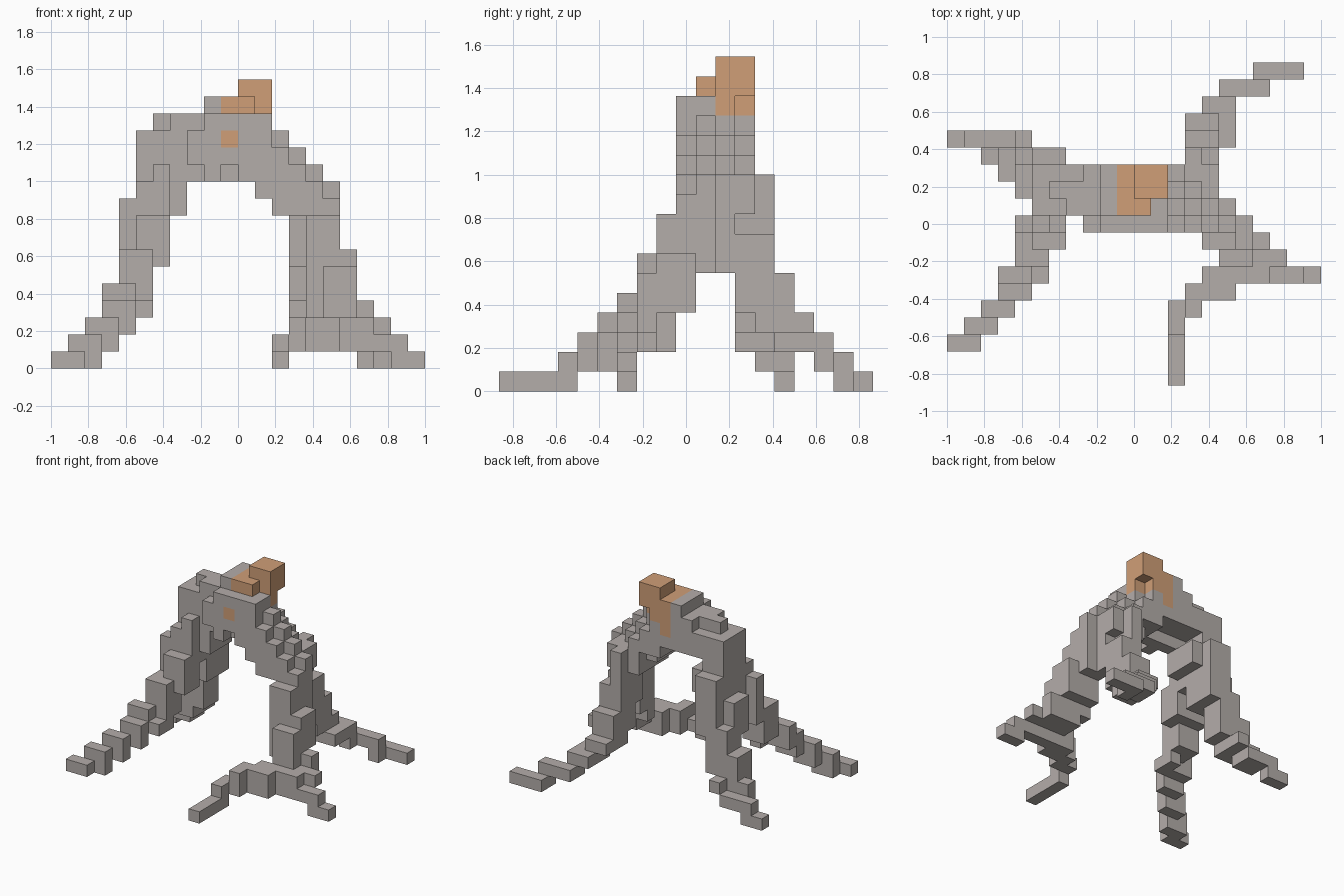
import bpy
import bmesh
from mathutils import Vector

cube = bpy.data.objects.get("Cube")
if cube:
    bpy.data.objects.remove(cube, do_unlink=True)

CELL = 1 / 11
ORIGIN = Vector((-1, -9.5 * CELL, 0))


def make_material(name, colour):
    material = bpy.data.materials.new(name)
    material.use_nodes = True
    material.diffuse_color = colour
    material.node_tree.nodes["Principled BSDF"].inputs["Base Color"].default_value = colour
    return material


def block(xs, ys, zs):
    """Fill a block of grid cells; each range is start and end."""
    return {(x, y, z) for x in range(*xs) for y in range(*ys) for z in range(*zs)}


def build_part(name, cells, occupied, material):
    """Join grid cells into one shell, leaving out faces hidden by neighbours."""
    bm = bmesh.new()
    corners = {}

    def corner(point):
        key = tuple(point)
        if key not in corners:
            corners[key] = bm.verts.new(ORIGIN + Vector(key) * CELL)
        return corners[key]

    for cell in sorted(cells):
        for axis in range(3):
            for side in (0, 1):
                neighbour = list(cell)
                neighbour[axis] += 2 * side - 1
                if tuple(neighbour) in occupied:
                    continue
                u, v = (axis + 1) % 3, (axis + 2) % 3
                loop = []
                for a, b in ((0, 0), (1, 0), (1, 1), (0, 1)):
                    point = list(cell)
                    point[axis] += side
                    point[u] += a
                    point[v] += b
                    loop.append(corner(point))
                bm.faces.new(loop if side else loop[::-1])
    bmesh.ops.dissolve_limit(bm, angle_limit=0.01, verts=bm.verts, edges=bm.edges)
    mesh = bpy.data.meshes.new(name)
    bm.to_mesh(mesh)
    bm.free()
    mesh.materials.append(material)
    part = bpy.data.objects.new(name, mesh)
    bpy.context.collection.objects.link(part)


stone = make_material("warm grey stone", (0.455, 0.418, 0.4, 1))
clay = make_material("orange clay", (0.63, 0.345, 0.185, 1))

# Crown: raised block, low shoulder, rear neck and a bar through the arch
crown = (
    block((11, 13), (11, 13), (15, 17))
    | block((10, 12), (10, 13), (15, 16))
    | block((12, 13), (11, 12), (14, 15))
    | block((10, 12), (12, 13), (14, 15))
    | block((10, 11), (9, 13), (13, 14))
)

# Arch bridging the four legs, its lower lip only along the front
arch = (
    block((5, 12), (10, 13), (12, 14))
    | block((5, 7), (10, 13), (11, 12))
    | block((7, 14), (10, 11), (11, 12))
    | block((9, 10), (9, 10), (11, 12))
    | block((6, 9), (11, 12), (14, 15))
    | block((7, 9), (10, 11), (14, 15))
    | block((8, 10), (12, 13), (14, 15))
    | block((9, 12), (9, 12), (14, 15))
    | block((12, 13), (9, 11), (14, 15))
    | block((9, 10), (10, 13), (15, 16))
    | block((8, 12), (9, 10), (12, 14))
    | block((7, 8), (10, 13), (9, 11))
    | block((12, 16), (9, 12), (10, 11))
    | block((13, 16), (9, 13), (9, 11))
)
# Left shoulder steps, set back differently along the depth
for row, setback in ((9, 1), (10, 0), (11, 1), (12, 2)):
    for step in range(3):
        arch |= block((11, 14 + step - setback), (row, row + 1), (13 - step, 14 - step))

# Rear left leg, trailing outwards to the back
back_left_leg = (
    block((14, 16), (11, 12), (6, 11))
    | block((14, 15), (12, 14), (8, 11))
    | block((14, 16), (12, 14), (6, 8))
    | block((14, 16), (12, 15), (4, 6))
    | block((14, 16), (13, 15), (3, 4))
    | block((14, 16), (15, 16), (3, 4))
    | block((15, 17), (14, 17), (2, 3))
    | block((16, 17), (16, 17), (1, 3))
    | block((16, 19), (17, 18), (1, 2))
    | block((18, 19), (17, 18), (0, 1))
    | block((18, 21), (18, 19), (0, 1))
)

# Rear right leg, trailing sideways
back_right_leg = (
    block((5, 7), (10, 13), (8, 11))
    | block((4, 7), (11, 13), (6, 9))
    | block((5, 7), (13, 14), (6, 11))
    | block((4, 6), (12, 14), (4, 7))
    | block((3, 6), (12, 14), (3, 5))
    | block((3, 5), (12, 14), (2, 4))
    | block((2, 4), (13, 14), (1, 3))
    | block((4, 5), (14, 15), (2, 3))
    | block((1, 4), (14, 15), (1, 2))
    | block((0, 2), (14, 15), (0, 1))
)

# Front right leg, stepping down diagonally
front_right_leg = (
    block((6, 7), (9, 11), (9, 12))
    | block((5, 7), (9, 11), (8, 11))
    | block((4, 6), (9, 10), (6, 10))
    | block((5, 7), (8, 10), (6, 9))
    | block((4, 6), (8, 9), (4, 7))
    | block((4, 6), (7, 8), (4, 7))
    | block((3, 5), (6, 7), (3, 5))
    | block((5, 6), (6, 8), (3, 4))
    | block((3, 5), (5, 6), (2, 4))
    | block((2, 4), (4, 5), (1, 3))
    | block((1, 3), (3, 4), (0, 2))
    | block((0, 2), (2, 3), (0, 1))
)

# Front left leg, splitting into a side toe and a front toe
front_left_leg = (
    block((16, 17), (10, 11), (9, 11))
    | block((15, 17), (9, 11), (6, 10))
    | block((15, 18), (8, 10), (4, 7))
    | block((15, 17), (8, 9), (3, 9))
    | block((16, 18), (7, 9), (2, 6))
    | block((18, 19), (8, 9), (2, 4))
    | block((16, 20), (7, 8), (2, 3))
)
side_toe = (
    block((15, 19), (6, 7), (1, 3))
    | block((19, 21), (6, 7), (1, 2))
    | block((20, 22), (6, 7), (0, 1))
)
front_toe = (
    block((15, 17), (5, 6), (1, 3))
    | block((14, 15), (4, 6), (1, 3))
    | block((13, 14), (3, 5), (1, 2))
    | block((13, 14), (0, 4), (0, 1))
)

parts = {
    "crown": crown,
    "arch": arch,
    "back_left_leg": back_left_leg,
    "back_right_leg": back_right_leg,
    "front_right_leg": front_right_leg,
    "front_left_leg": front_left_leg,
    "side_toe": side_toe,
    "front_toe": front_toe,
}
everything = set().union(*parts.values())
used = set()
for name, cells in parts.items():
    build_part(name, cells - used, everything, clay if name == "crown" else stone)
    used |= cells
